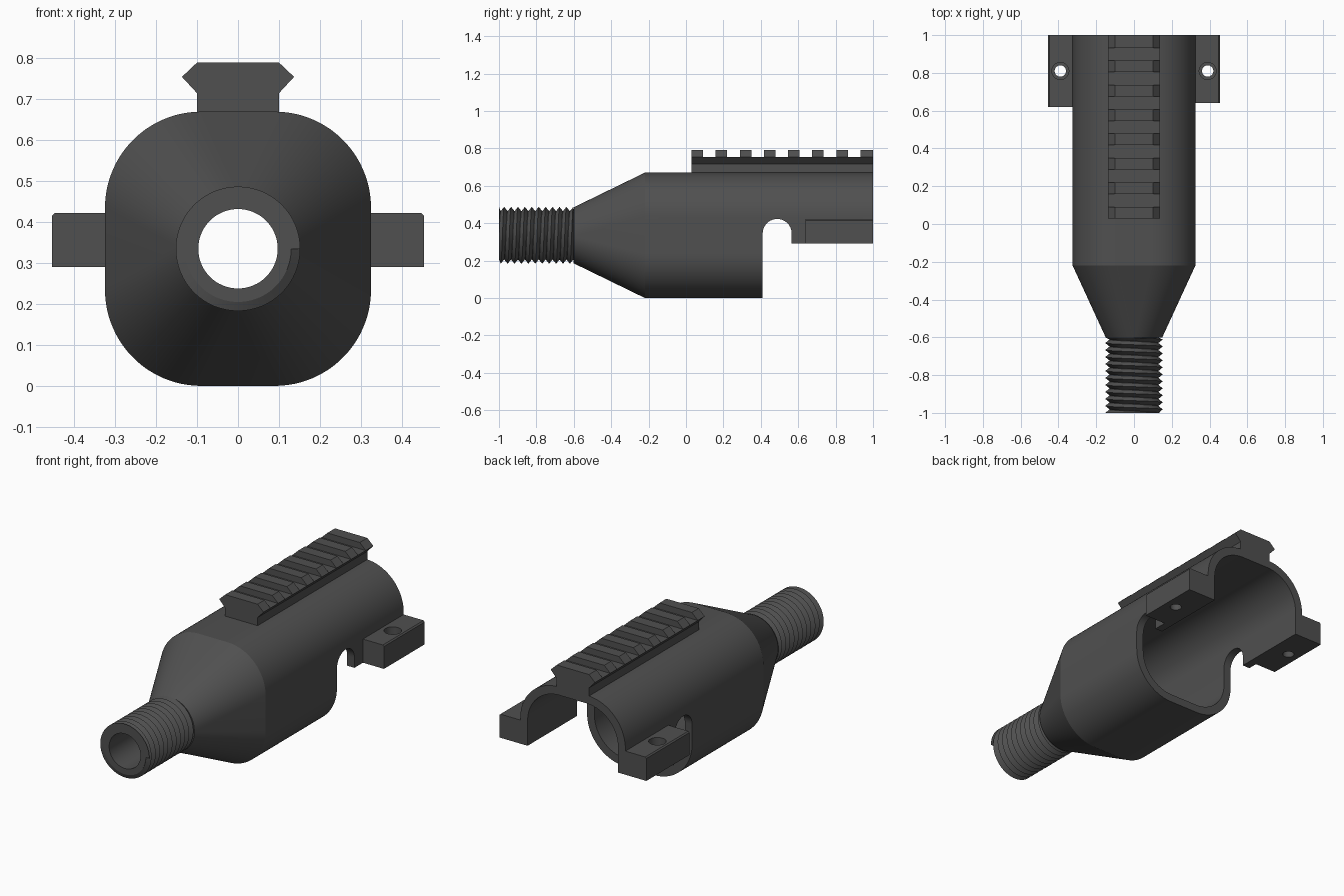
import bpy, bmesh
from math import sin, cos, pi, tau

if "Cube" in bpy.data.objects:
    bpy.data.objects.remove(bpy.data.objects["Cube"])

CZ = 0.335      # height of the main axis
N = 96          # points around each ring


def finish(bm, name, smooth=None):
    bmesh.ops.recalc_face_normals(bm, faces=bm.faces)
    me = bpy.data.meshes.new(name)
    bm.to_mesh(me)
    bm.free()
    ob = bpy.data.objects.new(name, me)
    bpy.context.collection.objects.link(ob)
    if smooth:
        shade(ob, smooth)
    return ob


def shade(ob, angle):
    bpy.ops.object.select_all(action='DESELECT')
    ob.select_set(True)
    bpy.context.view_layer.objects.active = ob
    bpy.ops.object.shade_smooth_by_angle(angle=angle)


def add_prism(bm, profile, a, b, axis='Y'):
    """Extrude a closed 2D profile along X or Y."""
    place = (lambda p, t: (p[0], t, p[1])) if axis == 'Y' else (lambda p, t: (t, p[0], p[1]))
    r0, r1 = ([bm.verts.new(place(p, t)) for p in profile] for t in (a, b))
    n = len(profile)
    for i in range(n):
        j = (i + 1) % n
        bm.faces.new((r0[i], r0[j], r1[j], r1[i]))
    bm.faces.new(r0)
    bm.faces.new(r1)


def cut(ob, cutter):
    cutter.hide_render = True
    mod = ob.modifiers.new('cut', 'BOOLEAN')
    mod.operation, mod.solver, mod.object = 'DIFFERENCE', 'EXACT', cutter
    bpy.context.view_layer.objects.active = ob
    bpy.ops.object.modifier_apply(modifier=mod.name)
    bpy.data.objects.remove(cutter)


def circle(r):
    off = tau / N / 2
    return [(r * cos(tau * i / N + off), CZ + r * sin(tau * i / N + off)) for i in range(N)]


def rounded(w, h, r):
    """Rounded rectangle with N/4 points per corner."""
    q = N // 4
    pts = []
    for k, (sx, sz) in enumerate(((1, 1), (-1, 1), (-1, -1), (1, -1))):
        for i in range(q):
            a = (k + i / (q - 1)) * pi / 2
            pts.append((sx * (w - r) + r * cos(a), CZ + sz * (h - r) + r * sin(a)))
    return pts


# Hollow body: rings run along the outside, then back through the inside
outer, inner = rounded(0.325, 0.335, 0.235), rounded(0.28, 0.29, 0.195)
stations = [(-1.0, circle(0.13)), (-0.6, circle(0.13)), (-0.6, circle(0.15)),
            (-0.22, outer), (1.0, outer), (1.0, inner), (-0.2, inner),
            (-0.6, circle(0.097)), (-1.0, circle(0.097))]
bm = bmesh.new()
rings = [[bm.verts.new((x, y, z)) for x, z in ring] for y, ring in stations]
for k, a in enumerate(rings):
    b = rings[(k + 1) % len(rings)]
    for i in range(N):
        j = (i + 1) % N
        bm.faces.new((a[i], a[j], b[j], b[i]))
body = finish(bm, 'body_shell')

# Open underside at the back, with a round-topped slot on each side
arc = [(0.4875 - 0.0775 * cos(pi * i / 20), 0.345 + 0.0775 * sin(pi * i / 20)) for i in range(21)]
bm = bmesh.new()
add_prism(bm, [(0.41, -0.1)] + arc + [(0.565, 0.29), (1.1, 0.29), (1.1, -0.1)], -0.6, 0.6, 'X')
cut(body, finish(bm, 'underside_cutter'))
shade(body, 0.4)

# Screw thread: helical bands alternating between root and crest
PITCH, S = 0.037, 64
bm = bmesh.new()
rows = []
for k in range(-2, int(0.4 / PITCH * 2) + 2):
    r = 0.152 if k % 2 else 0.129
    row = []
    for i in range(S + 1):
        a = tau * i / S
        y = min(max(-1 + PITCH * (k / 2 + i / S), -1), -0.6)
        row.append(bm.verts.new((r * cos(a), y, CZ + r * sin(a))))
    rows.append(row)
for a, b in zip(rows, rows[1:]):
    for i in range(S):
        bm.faces.new((a[i], a[i + 1], b[i + 1], b[i]))
bmesh.ops.remove_doubles(bm, verts=bm.verts, dist=1e-5)
finish(bm, 'screw_thread', 0.5)

# Accessory rail: continuous base with evenly spaced teeth
bm = bmesh.new()
add_prism(bm, [(-0.1, 0.64), (0.1, 0.64), (0.1, 0.715), (0.137, 0.755),
               (-0.137, 0.755), (-0.1, 0.715)], 0.03, 1.0)
for i in range(8):
    y = 0.03 + i * 0.129
    add_prism(bm, [(-0.137, 0.755), (0.137, 0.755), (0.1, 0.79), (-0.1, 0.79)],
              y, 1.0 if i == 7 else y + 0.061)
finish(bm, 'top_rail')

# Side mounting lugs with counterbored screw holes
for side, name, y0 in ((-1, 'left_lug', 0.62), (1, 'right_lug', 0.64)):
    bm = bmesh.new()
    pts = [(0.285, 0.29), (0.455, 0.29), (0.455, 0.415), (0.448, 0.422), (0.285, 0.422)]
    add_prism(bm, [(side * x, z) for x, z in pts], y0, 1.0)
    lug = finish(bm, name)
    for r, z in ((0.03, 0.3), (0.045, 0.48)):
        bpy.ops.mesh.primitive_cylinder_add(vertices=32, radius=r, depth=0.2,
                                            location=(side * 0.39, 0.81, z))
        cut(lug, bpy.context.object)
    shade(lug, 0.5)

# Dark finish
mat = bpy.data.materials.new('dark_grey')
mat.diffuse_color = (0.08, 0.08, 0.08, 1)
mat.use_nodes = True
mat.node_tree.nodes["Principled BSDF"].inputs["Base Color"].default_value = mat.diffuse_color
for ob in bpy.data.objects:
    ob.data.materials.clear()
    ob.data.materials.append(mat)
